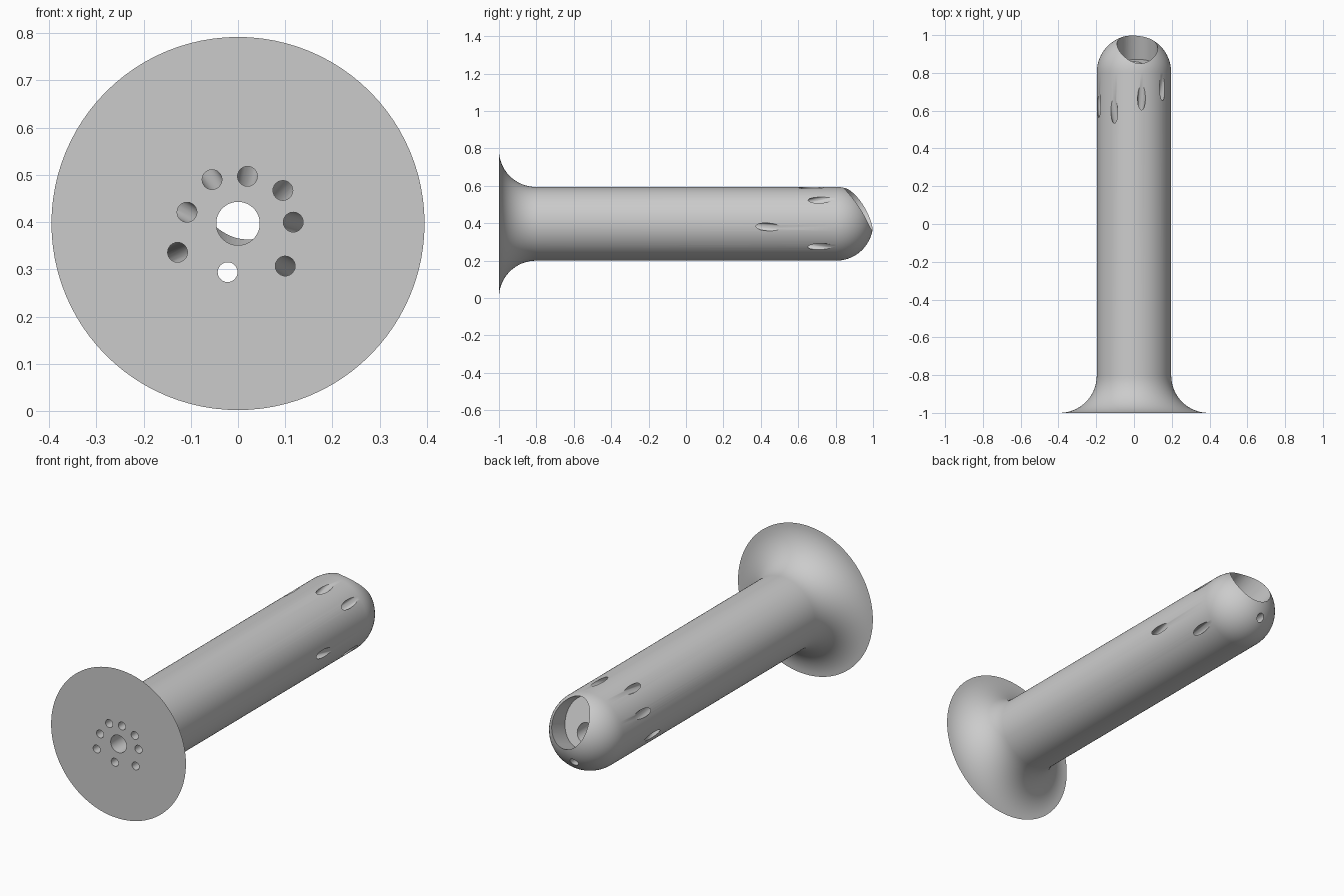
import bpy, bmesh, math
from mathutils import Vector, Matrix

if "Cube" in bpy.data.objects:
    bpy.data.objects.remove(bpy.data.objects["Cube"])

AXIS_Z = 0.397      # height of the long axis
SHAFT_R = 0.197
FLANGE_R = 0.395
FILLET = FLANGE_R - SHAFT_R

grey = bpy.data.materials.new("plain grey")
grey.use_nodes = True
grey.diffuse_color = (0.6, 0.6, 0.6, 1)
grey.node_tree.nodes["Principled BSDF"].inputs["Base Color"].default_value = (0.6, 0.6, 0.6, 1)


def ring(bm, x, y, z, radius, sides):
    """Circle of vertices facing along y."""
    angles = [2 * math.pi * i / sides for i in range(sides)]
    return [bm.verts.new((x + radius * math.cos(a), y, z + radius * math.sin(a))) for a in angles]


def skin(bm, rings):
    """Closed tube through a row of rings."""
    for a, b in zip(rings, rings[1:]):
        for i in range(len(a)):
            j = (i + 1) % len(a)
            bm.faces.new((a[i], a[j], b[j], b[i]))
    bm.faces.new(rings[0])
    bm.faces.new(rings[-1])


def finish(bm, name):
    bmesh.ops.recalc_face_normals(bm, faces=bm.faces)
    mesh = bpy.data.meshes.new(name)
    bm.to_mesh(mesh)
    bm.free()
    obj = bpy.data.objects.new(name, mesh)
    bpy.context.collection.objects.link(obj)
    mesh.materials.append(grey)
    return obj


# Body: flared flange, straight shaft and round end
profile = []
for i in range(17):
    a = math.pi / 2 * i / 16
    profile.append((-1 + FILLET * (1 - math.cos(a)), FLANGE_R - FILLET * math.sin(a)))
for i in range(16):
    a = math.pi / 2 * i / 16
    profile.append((1 - SHAFT_R + SHAFT_R * math.sin(a), SHAFT_R * math.cos(a)))
profile.append((0.9995, 0.012))
bm = bmesh.new()
skin(bm, [ring(bm, 0, y, AXIS_Z, r, 96) for y, r in profile])
body = finish(bm, "flanged_shaft")

# Bores: a central one, a straight small one, and small ones that bend out through the side
bm = bmesh.new()
skin(bm, [ring(bm, 0, y, AXIS_Z, 0.046, 48) for y in (-1.1, 0.86)])
skin(bm, [ring(bm, -0.022, y, 0.294, 0.021, 24) for y in (-1.1, 1.1)])
SLOPE = 0.32
# entry x, entry z, exit x, exit z, exit y
channels = [
    (-0.055, 0.49, -0.105, 0.564, 0.60),
    (0.02, 0.497, 0.04, 0.59, 0.67),
    (0.095, 0.467, 0.15, 0.525, 0.72),
    (0.117, 0.40, 0.196, 0.38, 0.44),
    (0.10, 0.307, 0.155, 0.275, 0.72),
    (-0.128, 0.336, -0.178, 0.312, 0.54),
    (-0.108, 0.421, -0.185, 0.465, 0.63),
]
for x, z, ex, ez, ey in channels:
    shift = Vector((ex - x, ez - z))
    bend = ey - shift.length / SLOPE
    past = shift * (1 + 0.15 * SLOPE / shift.length)
    skin(bm, [ring(bm, x, -1.1, z, 0.021, 24),
              ring(bm, x, bend, z, 0.021, 24),
              ring(bm, x + past.x, ey + 0.15, z + past.y, 0.021, 24)])
bores = finish(bm, "bore_cutter")

# Pocket: slanted, flat-floored opening in the round end
bm = bmesh.new()
skin(bm, [ring(bm, 0, y, 0, 0.13, 64) for y in (0, 0.5)])
tilt = Matrix.Rotation(math.radians(20), 4, "X")
place = Matrix.Translation((0.018, 0.827, 0.44))
bm.transform(place @ tilt @ Matrix.Diagonal((0.83, 1, 1, 1)))
pocket = finish(bm, "pocket_cutter")

# Cut the body, then drop the cutters
bpy.context.view_layer.objects.active = body
for cutter in (pocket, bores):
    cutter.hide_render = True
    mod = body.modifiers.new("cut", "BOOLEAN")
    mod.operation = "DIFFERENCE"
    mod.solver = "EXACT"
    mod.object = cutter
    bpy.ops.object.modifier_apply(modifier=mod.name)
    bpy.data.objects.remove(cutter)

bpy.ops.object.select_all(action="DESELECT")
body.select_set(True)
bpy.ops.object.shade_smooth_by_angle(angle=math.radians(30))
